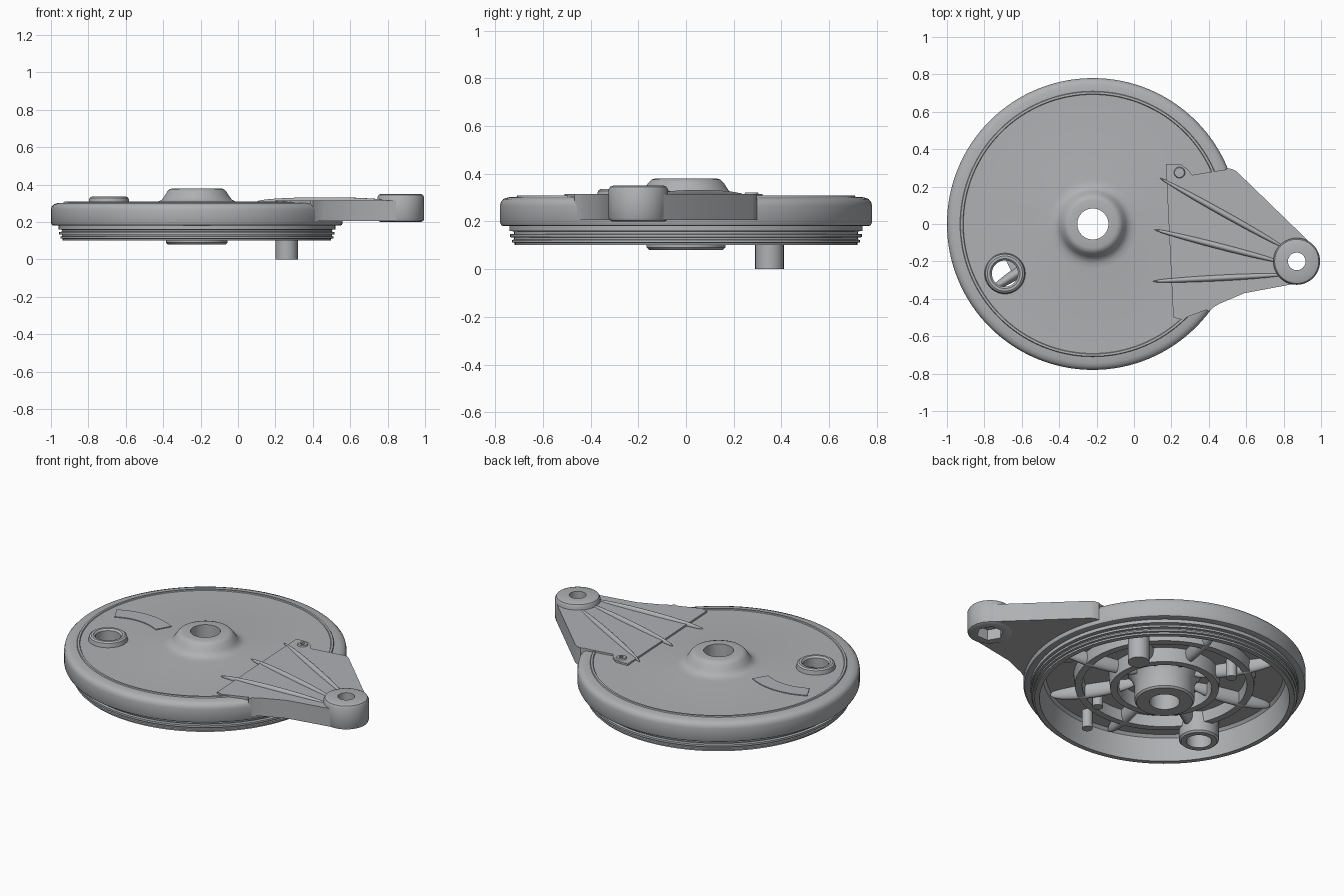
import bpy, bmesh, math
from mathutils import Vector

if "Cube" in bpy.data.objects:
    bpy.data.objects.remove(bpy.data.objects["Cube"], do_unlink=True)

metal = bpy.data.materials.new("cast_metal_grey")
metal.use_nodes = True
GREY = (0.43, 0.44, 0.455, 1)
metal.diffuse_color = GREY
metal.node_tree.nodes["Principled BSDF"].inputs["Base Color"].default_value = GREY

HUB = Vector((-0.22, 0, 0))
EYE = Vector((0.87, -0.2, 0))
PORT = Vector((-0.69, -0.265, 0))


def finish(bm, name):
    bmesh.ops.recalc_face_normals(bm, faces=bm.faces)
    mesh = bpy.data.meshes.new(name)
    bm.to_mesh(mesh)
    bm.free()
    mesh.materials.append(metal)
    obj = bpy.data.objects.new(name, mesh)
    bpy.context.collection.objects.link(obj)
    smooth(obj)
    return obj


def activate(obj):
    bpy.ops.object.select_all(action="DESELECT")
    obj.select_set(True)
    bpy.context.view_layer.objects.active = obj


def smooth(obj):
    activate(obj)
    bpy.ops.object.shade_smooth_by_angle(angle=math.radians(32))


def lathe(name, profile, center, segs=48):
    """Revolve a closed (radius, height) loop about a vertical axis."""
    bm = bmesh.new()
    rings = []
    for i in range(segs):
        a = math.tau * i / segs
        d = Vector((math.cos(a), math.sin(a), 0))
        rings.append([bm.verts.new(center + d * r + Vector((0, 0, z))) for r, z in profile])
    n = len(profile)
    for i in range(segs):
        a, b = rings[i], rings[(i + 1) % segs]
        for j in range(n):
            k = (j + 1) % n
            bm.faces.new((a[j], b[j], b[k], a[k]))
    return finish(bm, name)


def prism(name, outline, z0, z1, bevel=0):
    """Extrude a flat outline upward."""
    bm = bmesh.new()
    face = bm.faces.new([bm.verts.new((x, y, z0)) for x, y in outline])
    out = bmesh.ops.extrude_face_region(bm, geom=[face])
    for v in out["geom"]:
        if isinstance(v, bmesh.types.BMVert):
            v.co.z = z1
    if bevel:
        top = [e for e in bm.edges if all(v.co.z == z1 for v in e.verts)]
        bmesh.ops.bevel(bm, geom=top, offset=bevel, segments=2, affect="EDGES", profile=0.5)
    return finish(bm, name)


def circle(center, r, a0=0, a1=360, n=32):
    steps = n if a1 - a0 == 360 else n - 1
    angles = [math.radians(a0 + (a1 - a0) * i / steps) for i in range(n)]
    return [(center.x + r * math.cos(a), center.y + r * math.sin(a)) for a in angles]


def spindle(name, start, end, z, width, height):
    """Long pointed rib lying between two points."""
    s, e = Vector(start), Vector(end)
    d = e - s
    bpy.ops.mesh.primitive_uv_sphere_add(segments=32, ring_count=16, location=((s.x + e.x) / 2, (s.y + e.y) / 2, z))
    obj = bpy.context.object
    obj.name = name
    obj.scale = (d.length / 2, width, height)
    obj.rotation_euler.z = math.atan2(d.y, d.x)
    obj.data.materials.append(metal)
    smooth(obj)


def pin(name, at, r, z0, z1):
    return prism(name, circle(at, r, n=24), z0, z1)


def cut(targets, outline, z0, z1):
    cutter = prism("cutter", outline, z0, z1)
    cutter.hide_render = True
    for obj in targets:
        activate(obj)
        mod = obj.modifiers.new("cut", "BOOLEAN")
        mod.operation, mod.solver, mod.object = "DIFFERENCE", "EXACT", cutter
        bpy.ops.object.modifier_apply(modifier=mod.name)
        smooth(obj)
    bpy.data.objects.remove(cutter, do_unlink=True)


# Main plate: hub bore, domed hub, rounded flange, grooved skirt and hollow underside
plate = lathe("brake_plate", [
    (0.083, 0.08), (0.083, 0.38), (0.128, 0.38), (0.145, 0.375), (0.158, 0.362),
    (0.175, 0.335), (0.188, 0.318), (0.21, 0.308), (0.24, 0.304), (0.692, 0.304),
    (0.695, 0.309), (0.707, 0.309), (0.71, 0.303), (0.745, 0.301), (0.765, 0.294), (0.776, 0.282),
    (0.78, 0.265), (0.78, 0.195), (0.774, 0.183), (0.765, 0.18), (0.74, 0.18),
    (0.74, 0.16), (0.722, 0.158), (0.722, 0.148), (0.737, 0.146), (0.737, 0.134),
    (0.722, 0.132), (0.722, 0.124), (0.73, 0.122), (0.73, 0.112), (0.718, 0.11), (0.718, 0.10),
    (0.69, 0.10), (0.67, 0.235), (0.655, 0.25), (0.20, 0.25), (0.185, 0.235),
    (0.165, 0.19), (0.165, 0.09), (0.155, 0.08)], HUB, 128)

# Inspection port tube
port = lathe("inspection_port", [(0.07, 0.12), (0.07, 0.325), (0.08, 0.335), (0.094, 0.335),
             (0.104, 0.328), (0.11, 0.30), (0.11, 0.13), (0.10, 0.12)], PORT)
cut([plate], circle(PORT, 0.072, n=48), 0, 0.5)

# Curved indicator plate
prism("indicator_plate", circle(PORT, 0.385, 60, 118, 20) + circle(PORT, 0.29, 60, 118, 20)[::-1], 0.30, 0.309)

# Torque arm, its raised pad and eye
eye_end = circle(EYE, 0.122, -98, 45, 20)
edge = [(0.40, -0.468), (0.425, -0.445), (0.46, -0.425), (0.59, -0.37)] + eye_end + [(0.55, 0.28), (0.53, 0.292), (0.503, 0.298)]
arm = prism("torque_arm", edge + circle(HUB, 0.72, -37, 22, 16)[::-1], 0.205, 0.314, 0.006)
pad = prism("arm_pad", edge[1:-1] + [(0.45, 0.285), (0.31, 0.262), (0.29, 0.29), (0.25, 0.32), (0.17, 0.32),
            (0.21, -0.50), (0.25, -0.51)], 0.29, 0.315)
eye = lathe("arm_eye", [(0.03, 0.20), (0.03, 0.35), (0.105, 0.35), (0.118, 0.345), (0.125, 0.333),
            (0.125, 0.215), (0.12, 0.205), (0.11, 0.20)], EYE)
cut([arm, pad, eye], circle(EYE, 0.047), 0, 0.5)
cut([arm, pad, eye], circle(EYE, 0.075, n=6), 0, 0.265)

# Stiffening ribs on top of the arm
for i, (a, b) in enumerate([((0.14, 0.245), (0.82, -0.135)), ((0.11, -0.03), (0.81, -0.21)),
                            ((0.10, -0.307), (0.82, -0.27))]):
    spindle(f"arm_rib_{i + 1}", a, b, 0.308, 0.017, 0.024)

# Small fastener beside the pad
lathe("pad_fastener", [(0.012, 0.30), (0.012, 0.322), (0.026, 0.322), (0.03, 0.315), (0.03, 0.30)],
      Vector((0.243, 0.275, 0)), 24)

# Concentric stiffening rings inside
for name, r0, r1, z in (("outer_ring", 0.455, 0.495, 0.185), ("inner_ring", 0.26, 0.30, 0.165)):
    lathe(name, [(r0, z), (r0 - 0.008, 0.26), (r1 + 0.008, 0.26), (r1, z)], HUB, 96)

# Radial ribs inside
for i in range(8):
    a = math.radians(33 + 45 * i)
    d = Vector((math.cos(a), math.sin(a), 0))
    spindle(f"inner_rib_{i + 1}", HUB + d * 0.15, HUB + d * 0.66, 0.235, 0.032, 0.055)

# Pivot post and small locating pins
pin("pivot_post", Vector((0.26, 0.35, 0)), 0.06, 0, 0.28)
for i, off in enumerate([(0.18, -0.36), (-0.18, 0.36), (0.07, -0.58), (0.57, -0.15)]):
    pin(f"locating_pin_{i + 1}", HUB + Vector((*off, 0)), 0.03, 0.14 if i < 3 else 0.2, 0.27)
